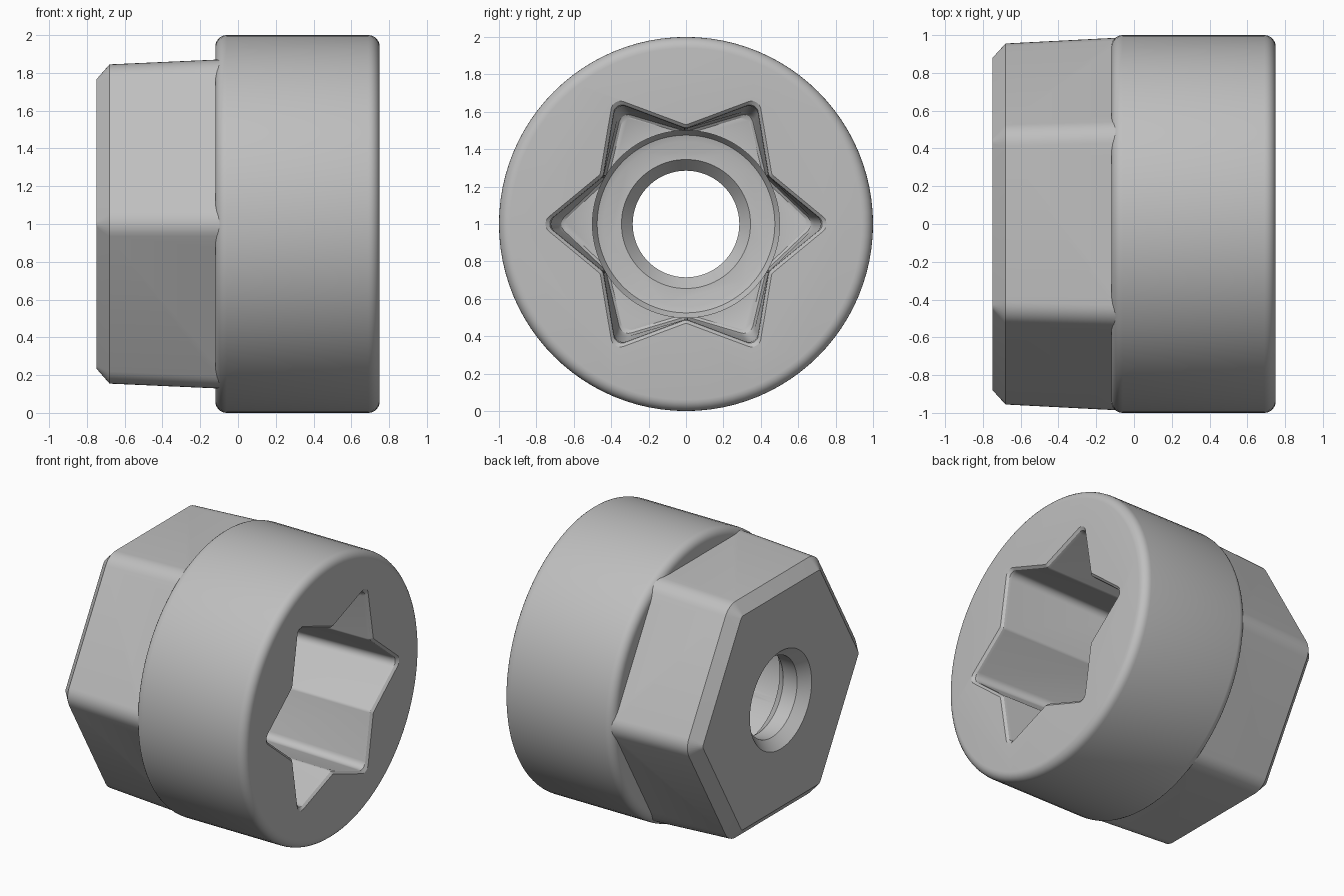
import bpy, bmesh, math
from mathutils import Vector

cube = bpy.data.objects.get("Cube")
if cube:
    bpy.data.objects.remove(cube, do_unlink=True)

grey = bpy.data.materials.new("plain grey")
grey.use_nodes = True
colour = (0.52, 0.52, 0.52, 1)
grey.diffuse_color = colour
grey.node_tree.nodes["Principled BSDF"].inputs["Base Color"].default_value = colour

CENTRE_Z = 1.0


def circle(r, n=96):
    return [Vector((r * math.cos(math.tau * i / n), r * math.sin(math.tau * i / n)))
            for i in range(n)]


def rounded(corners, radii, steps=6):
    """Closed outline with every corner replaced by an arc."""
    out = []
    for i, c in enumerate(corners):
        a = (corners[i - 1] - c).normalized()
        b = (corners[(i + 1) % len(corners)] - c).normalized()
        half = a.angle(b) / 2
        r = radii[i % len(radii)]
        mid = c + (a + b).normalized() * r / math.sin(half)
        start = c + a * r / math.tan(half) - mid
        end = c + b * r / math.tan(half) - mid
        turn = math.atan2(start.x * end.y - start.y * end.x, start.dot(end))
        for k in range(steps + 1):
            t = turn * k / steps
            out.append(mid + Vector((start.x * math.cos(t) - start.y * math.sin(t),
                                     start.x * math.sin(t) + start.y * math.cos(t))))
    return out


def hexagon(apothem, r):
    return rounded(circle(apothem / math.cos(math.pi / 6), 6), [r])


def star(tip, valley):
    corners = [p * (valley if i % 2 else tip) for i, p in enumerate(circle(1, 12))]
    return rounded(corners, [0.05, 0.03])


def loft(name, sections):
    """Solid through outlines placed along the x axis."""
    bm = bmesh.new()
    rings = [[bm.verts.new((x, p.x, p.y + CENTRE_Z)) for p in outline]
             for x, outline in sections]
    for lower, upper in zip(rings, rings[1:]):
        for i in range(len(lower)):
            bm.faces.new((lower[i - 1], lower[i], upper[i], upper[i - 1]))
    bm.faces.new(rings[0])
    bm.faces.new(rings[-1])
    bmesh.ops.recalc_face_normals(bm, faces=bm.faces[:])
    mesh = bpy.data.meshes.new(name)
    bm.to_mesh(mesh)
    bm.free()
    mesh.materials.append(grey)
    obj = bpy.data.objects.new(name, mesh)
    bpy.context.collection.objects.link(obj)
    return obj


# round collar with filleted rims
FILLET = 0.06
arc = [math.pi / 2 * k / 6 for k in range(7)]
back_rim = [(-0.12 + FILLET * (1 - math.sin(a)), 1 - FILLET * (1 - math.cos(a)))
            for a in reversed(arc)]
front_rim = [(0.75 - FILLET * (1 - math.sin(a)), 1 - FILLET * (1 - math.cos(a)))
             for a in arc]
socket = loft("socket_body", [(x, circle(r)) for x, r in back_rim + front_rim])

# tapered hex drive with a chamfered end
hex_drive = loft("hex_drive", [(-0.75, hexagon(0.765, 0.03)), (-0.68, hexagon(0.845, 0.13)),
                               (-0.12, hexagon(0.87, 0.13)), (0.1, hexagon(0.88, 0.13))])

# six-point star recess, softened at mouth and floor
star_recess = loft("star_recess_cutter", [
    (-0.2, star(0.67, 0.48)), (-0.19, star(0.69, 0.495)), (-0.16, star(0.71, 0.5)),
    (0.715, star(0.75, 0.508)), (0.735, star(0.757, 0.513)),
    (0.75, star(0.78, 0.53)), (0.8, star(0.86, 0.58))])

# round bore with a filleted floor
bore = loft("bore_cutter", [(-0.5, circle(0.44)), (-0.49, circle(0.475)),
                            (-0.45, circle(0.5)), (-0.15, circle(0.5))])

# through hole, chamfered at both ends
hole = loft("hole_cutter", [(-0.8, circle(0.395)), (-0.68, circle(0.285)),
                            (-0.57, circle(0.285)), (-0.5, circle(0.345)),
                            (-0.4, circle(0.345))])

for part, operation in ((hex_drive, 'UNION'), (star_recess, 'DIFFERENCE'),
                        (bore, 'DIFFERENCE'), (hole, 'DIFFERENCE')):
    mod = socket.modifiers.new(part.name, 'BOOLEAN')
    mod.operation = operation
    mod.solver = 'EXACT'
    mod.object = part

# apply the cuts and drop the helpers
bpy.context.view_layer.update()
graph = bpy.context.evaluated_depsgraph_get()
finished = bpy.data.meshes.new_from_object(socket.evaluated_get(graph))
socket.modifiers.clear()
socket.data = finished
for part in (hex_drive, star_recess, bore, hole):
    bpy.data.objects.remove(part, do_unlink=True)

bpy.ops.object.select_all(action='DESELECT')
socket.select_set(True)
bpy.context.view_layer.objects.active = socket
bpy.ops.object.shade_smooth_by_angle(angle=math.radians(30))
